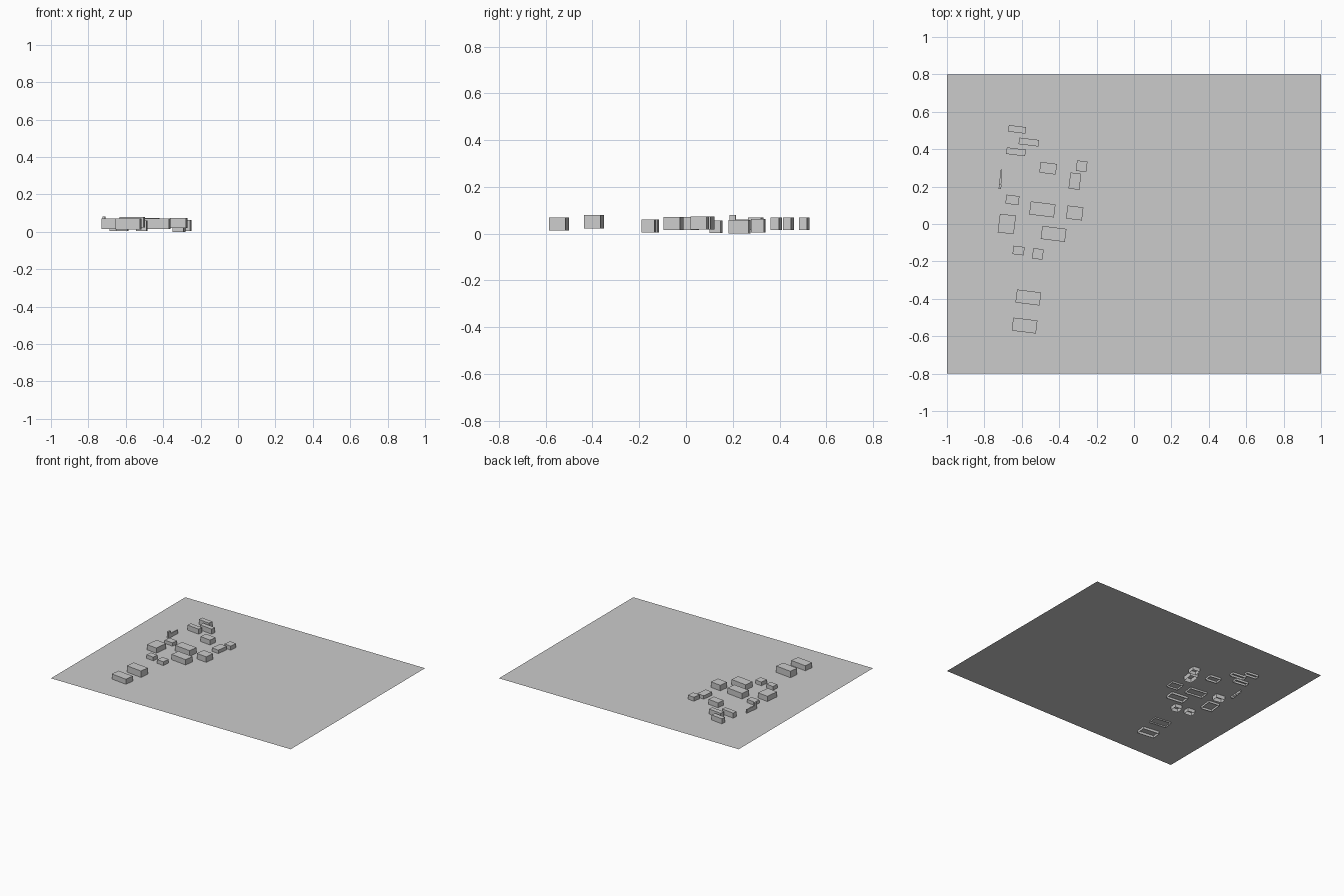
import bpy, bmesh, math
from mathutils import Matrix

TILT = math.radians(-7)


def block(name, x, y, w, d, z0, z1, rot=TILT):
    """Box shell with walls and roof, open underneath."""
    bm = bmesh.new()
    bmesh.ops.create_cube(bm, size=1)
    bm.normal_update()
    floor = [f for f in bm.faces if f.normal.z < -0.5]
    bmesh.ops.delete(bm, geom=floor, context='FACES')
    bm.transform(Matrix.Diagonal((w, d, z1 - z0, 1)))
    mesh = bpy.data.meshes.new(name)
    bm.to_mesh(mesh)
    bm.free()
    ob = bpy.data.objects.new(name, mesh)
    bpy.context.collection.objects.link(ob)
    ob.location = (x, y, (z0 + z1) / 2)
    ob.rotation_euler.z = rot
    return ob


# flat ground sheet, the building shells reach through it
bpy.ops.mesh.primitive_plane_add(size=2, location=(0, 0, .032))
ground = bpy.context.object
ground.name = "ground_sheet"
ground.data.transform(Matrix.Diagonal((1, 0.8, 1, 1)))

# buildings: centre x, centre y, width, depth, base z, top z
buildings = [
    (-.625, .506, .093, .035, .016, .070),
    (-.562, .438, .107, .035, .016, .070),
    (-.631, .386, .102, .035, .016, .070),
    (-.459, .298, .088, .057, .016, .069),
    (-.280, .309, .056, .056, .005, .062),
    (-.316, .229, .058, .086, .000, .058),
    (-.650, .129, .070, .048, .003, .057),
    (-.490, .078, .133, .070, .018, .074),
    (-.317, .059, .085, .070, .019, .074),
    (-.680, .000, .086, .100, .016, .071),
    (-.430, -.053, .130, .070, .015, .072),
    (-.617, -.142, .060, .045, .005, .060),
    (-.514, -.160, .056, .056, .005, .060),
    (-.565, -.393, .130, .070, .022, .080),
    (-.585, -.543, .130, .070, .013, .070),
]
for i, b in enumerate(buildings):
    block(f"building_{i + 1}", *b)

# thin wall, raised at its front end
for i in range(4):
    t = (i + .5) / 4
    block(f"wall_step_{i + 1}", -.717 + .008 * t, .187 + .105 * t,
          .014 - .008 * t, .026, .016, .081 if i == 0 else .06)
